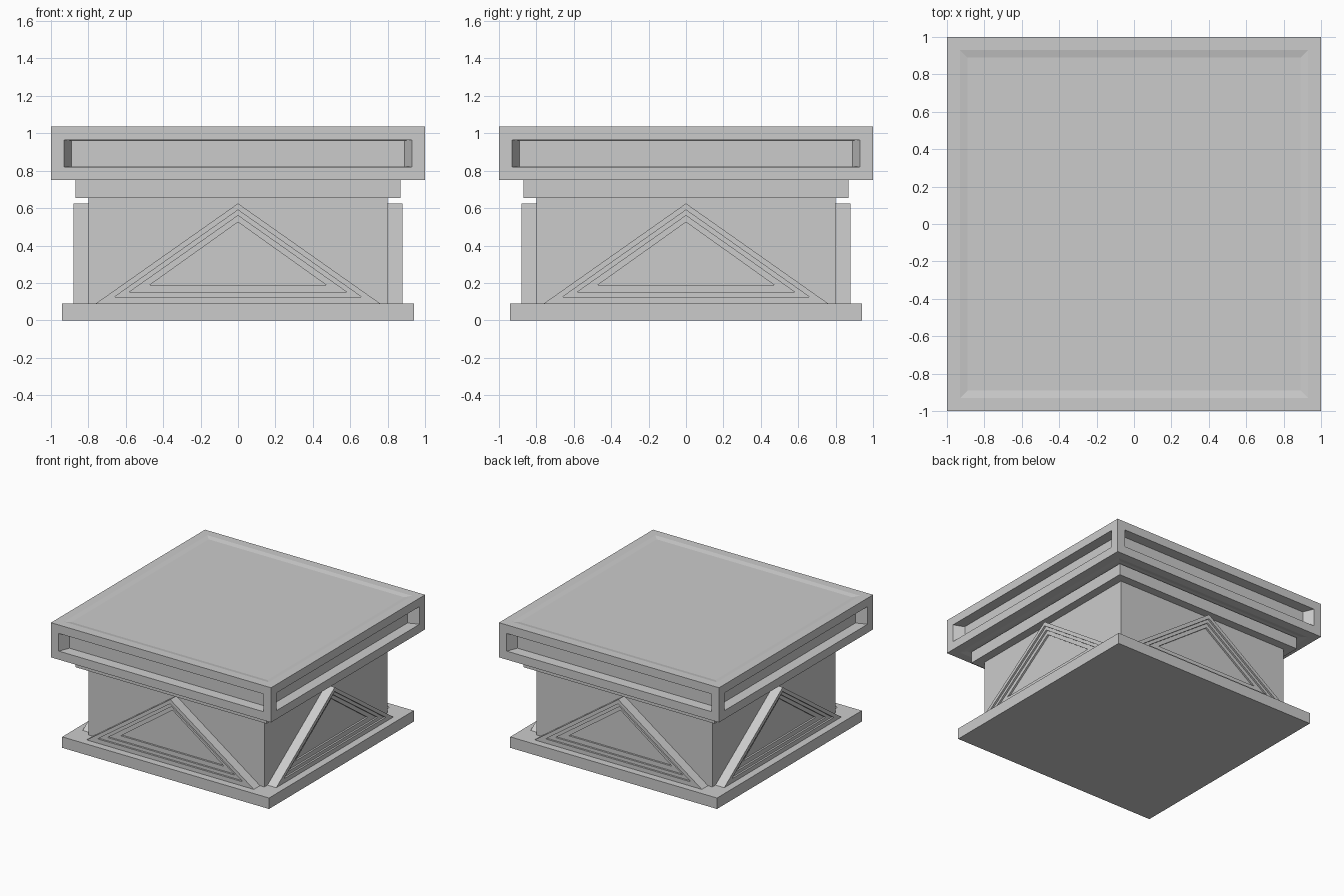
import bpy, bmesh, math
from mathutils import Vector, Matrix

if "Cube" in bpy.data.objects:
    bpy.data.objects.remove(bpy.data.objects["Cube"])


def finish(bm, name):
    bmesh.ops.recalc_face_normals(bm, faces=bm.faces[:])
    mesh = bpy.data.meshes.new(name)
    bm.to_mesh(mesh)
    bm.free()
    obj = bpy.data.objects.new(name, mesh)
    bpy.context.collection.objects.link(obj)
    return obj


def block(bm, half, z0, z1):
    mat = Matrix.Translation((0, 0, (z0 + z1) / 2)) @ Matrix.Diagonal((2 * half, 2 * half, z1 - z0, 1))
    bmesh.ops.create_cube(bm, size=1, matrix=mat)


# Plain square tiers
for name, half, z0, z1 in (("base_plate", 0.94, 0.0, 0.09),
                           ("body", 0.80, 0.09, 0.655),
                           ("neck_plate", 0.87, 0.655, 0.75)):
    bm = bmesh.new()
    block(bm, half, z0, z1)
    finish(bm, name)

# Top slab: deep recess on each side, very shallow dish on top and bottom
z0, z1 = 0.75, 1.035
centre = Vector((0, 0, (z0 + z1) / 2))
bm = bmesh.new()
block(bm, 1.0, z0, z1)
bm.normal_update()
bmesh.ops.inset_individual(bm, faces=bm.faces[:6], thickness=0.07, use_even_offset=True)
bm.normal_update()
panels = [f for f in bm.faces if all(
    len([g for g in v.link_faces if abs(g.normal.dot(f.normal)) > 0.9]) == len(v.link_faces)
    for v in f.verts)]
walls = bmesh.ops.extrude_discrete_faces(bm, faces=panels)["faces"]
for f in walls:
    n = f.normal.copy()
    depth = 0.008 if abs(n.z) > 0.5 else 0.083
    for v in f.verts:
        d = v.co - centre
        along = n * d.dot(n)
        v.co = centre + along + (d - along) * 0.957 - n * depth
finish(bm, "top_slab")

# Triangular gable with stepped panels, one on each side
# (half width, base height, apex height) of each nested triangle
tris = [(0.76, 0.09, 0.625), (0.66, 0.125, 0.59), (0.58, 0.152, 0.56), (0.47, 0.19, 0.525)]
steps = [0.88, 0.865, 0.85, 0.835]
for side, label in enumerate(("front", "right", "back", "left")):
    bm = bmesh.new()
    previous = 0.80
    rings = []
    for (w, b, a), depth in zip(tris, steps):
        for y in (previous, depth):
            rings.append([bm.verts.new(p) for p in ((-w, -y, b), (w, -y, b), (0, -y, a))])
        previous = depth
    for r, s in zip(rings, rings[1:]):
        for i in range(3):
            j = (i + 1) % 3
            bm.faces.new((r[i], r[j], s[j], s[i]))
    bm.faces.new(rings[-1])
    bm.faces.new(rings[0])
    bmesh.ops.rotate(bm, verts=bm.verts[:], cent=(0, 0, 0),
                     matrix=Matrix.Rotation(math.radians(90 * side), 3, 'Z'))
    finish(bm, label + "_gable")
